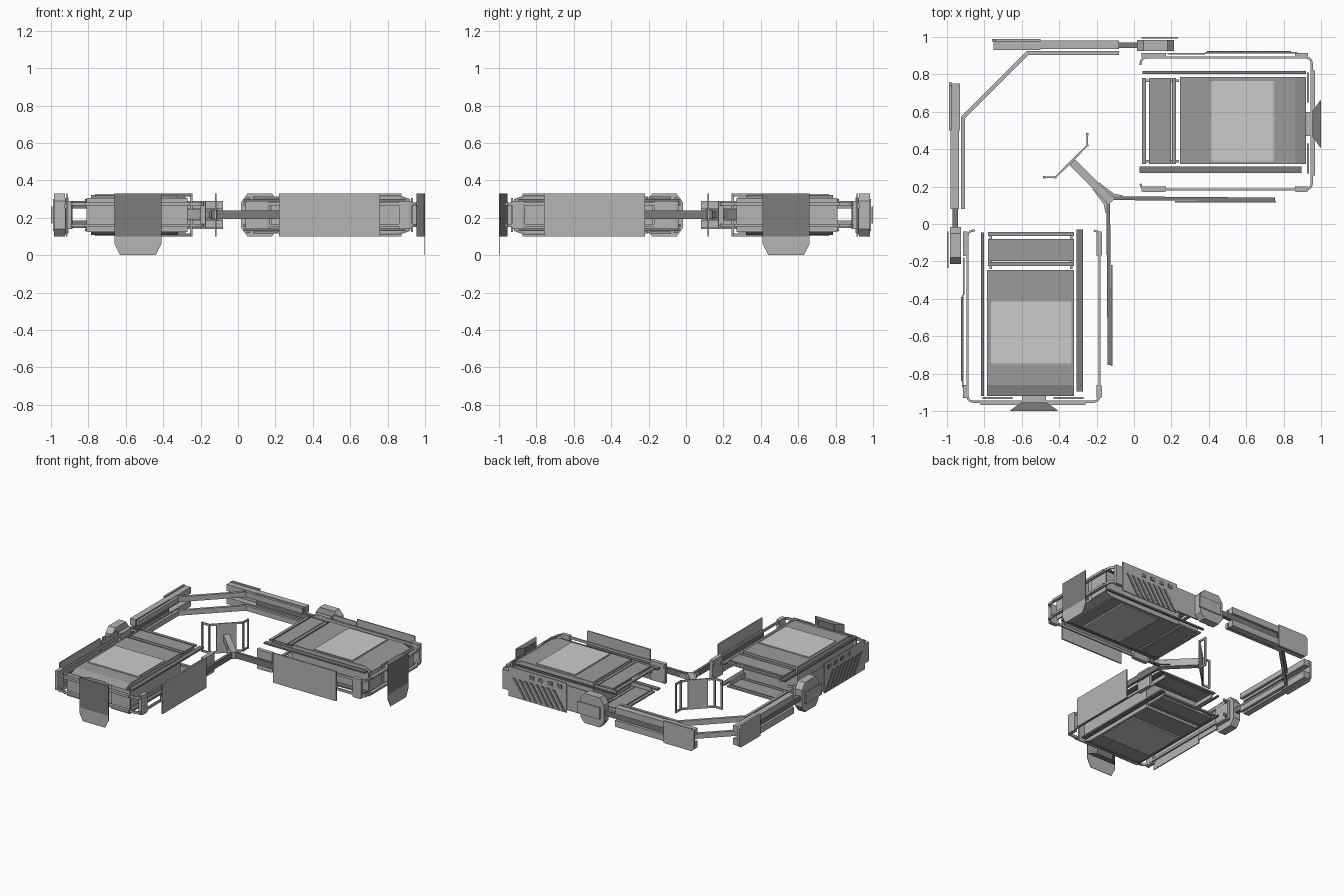
import bpy, bmesh
from math import cos, sin, pi
from mathutils import Vector, Matrix

if "Cube" in bpy.data.objects:
    bpy.data.objects.remove(bpy.data.objects["Cube"])

FLIP = Matrix(((0, -1, 0, 0), (-1, 0, 0, 0), (0, 0, 1, 0), (0, 0, 0, 1)))  # reflection over y = -x


def grey(name, v):
    m = bpy.data.materials.new(name)
    m.diffuse_color = (v, v, v, 1)
    m.use_nodes = True
    m.node_tree.nodes["Principled BSDF"].inputs["Base Color"].default_value = m.diffuse_color
    return m


MID, DARK, PALE, ROOF = grey("mid_grey", 0.46), grey("dark_grey", 0.2), grey("pale_grey", 0.75), grey("roof_grey", 0.33)


def shade(name):
    if "roof_square" in name:
        return PALE
    if any(k in name for k in ("roof", "hatch", "strip", "side_a", "side_b")):
        return ROOF
    if any(k in name for k in ("spine", "slat", "vent", "inner_bar", "nose_block", "divider_bar", "outer_bar")):
        return DARK
    return MID


def finish(name, bm, twin=True):
    bmesh.ops.recalc_face_normals(bm, faces=bm.faces)
    for i in range(2 if twin else 1):
        if i:
            bm.transform(FLIP)
            bmesh.ops.reverse_faces(bm, faces=bm.faces)
        me = bpy.data.meshes.new(name)
        bm.to_mesh(me)
        me.materials.append(shade(name))
        ob = bpy.data.objects.new(name + ("_twin" if i else ""), me)
        bpy.context.collection.objects.link(ob)
    bm.free()


def prism(name, pts, lo, hi, axis='z', twin=True):
    """Extrude a 2D outline along an axis (z: xy outline, y: xz outline, x: yz outline)."""
    place = {'z': lambda a, b, c: (a, b, c), 'y': lambda a, b, c: (a, c, b),
             'x': lambda a, b, c: (c, a, b)}[axis]
    bm = bmesh.new()
    low = [bm.verts.new(place(a, b, lo)) for a, b in pts]
    top = [bm.verts.new(place(a, b, hi)) for a, b in pts]
    bm.faces.new(low)
    bm.faces.new(top)
    n = len(pts)
    for i in range(n):
        j = (i + 1) % n
        bm.faces.new((low[i], low[j], top[j], top[i]))
    finish(name, bm, twin)


def box(name, x0, x1, y0, y1, z0, z1, twin=True):
    prism(name, [(x0, y0), (x1, y0), (x1, y1), (x0, y1)], z0, z1, 'z', twin)


def ribbon(name, path, t, z0, z1, twin=True):
    """Upright strip of thickness t along an xy path with mitred corners."""
    p = [Vector(q) for q in path]
    left, right = [], []
    for i, q in enumerate(p):
        d0 = (q - p[i - 1]).normalized() if i else (p[1] - q).normalized()
        d1 = (p[i + 1] - q).normalized() if i < len(p) - 1 else d0
        n0, n1 = Vector((-d0.y, d0.x)), Vector((-d1.y, d1.x))
        m = (n0 + n1).normalized()
        off = m * (t / 2 / max(0.4, m.dot(n0)))
        left.append(q + off)
        right.append(q - off)
    bm = bmesh.new()
    rings = [[bm.verts.new((v.x, v.y, z)) for v, z in ((l, z0), (r, z0), (r, z1), (l, z1))]
             for l, r in zip(left, right)]
    bm.faces.new(rings[0])
    bm.faces.new(rings[-1])
    for a, b in zip(rings, rings[1:]):
        for k in range(4):
            bm.faces.new((a[k], a[(k + 1) % 4], b[(k + 1) % 4], b[k]))
    finish(name, bm, twin)


# Pod shell: the same plates above and below
for tag, sgn in (("top", 1), ("bottom", -1)):
    def plate(name, x0, x1, y0, y1, off, th=0.012):
        z1 = 0.215 + sgn * (0.115 - off)
        z0 = z1 - sgn * th
        box(tag + "_" + name, x0, x1, y0, y1, min(z0, z1), max(z0, z1))
    plate("edge_strip", 0.042, 0.065, 0.32, 0.78, 0.02)
    plate("hatch", 0.08, 0.197, 0.32, 0.78, 0.015)
    plate("joint_strip", 0.203, 0.225, 0.32, 0.78, 0.015)
    plate("roof_rear", 0.245, 0.41, 0.32, 0.785, 0.008)
    plate("roof_square", 0.415, 0.745, 0.335, 0.765, 0.002)
    plate("square_side_a", 0.41, 0.75, 0.32, 0.335, 0.008)
    plate("square_side_b", 0.41, 0.75, 0.765, 0.785, 0.008)
    plate("inner_bar", 0.03, 0.895, 0.272, 0.308, 0.03)
    plate("outer_bar", 0.045, 0.92, 0.803, 0.818, 0.03)
    # sloped nose end of the roof
    zt, zs = 0.215 + sgn * 0.107, 0.215 + sgn * 0.085
    prism(tag + "_roof_nose", [(0.75, zt), (0.86, zt), (0.92, zs), (0.92, zs - sgn * 0.012),
                               (0.85, zt - sgn * 0.012), (0.75, zt - sgn * 0.012)], 0.32, 0.785, 'y')

# Pod side walls and ends
wall = [(0.245, 0.115), (0.86, 0.115), (0.92, 0.14), (0.92, 0.29), (0.86, 0.315), (0.245, 0.315)]
prism("inner_wall", wall, 0.32, 0.332, 'y')
prism("outer_wall", wall, 0.773, 0.785, 'y')
box("nose_wall", 0.908, 0.92, 0.33, 0.775, 0.135, 0.295)
box("rear_wall", 0.245, 0.257, 0.33, 0.775, 0.12, 0.31)
for y in (0.33, 0.76):
    box("entry_post", 0.06, 0.24, y, y + 0.012, 0.13, 0.16)
    box("entry_post_upper", 0.06, 0.24, y, y + 0.012, 0.27, 0.30)


# Rounded bumper rails round each pod, at two heights
def arc(cx, cy, a0, r=0.03):
    return [(cx + r * cos(a0 + k * pi / 6), cy + r * sin(a0 + k * pi / 6)) for k in range(4)]


hoop = ([(0.035, 0.85)] + arc(0.065, 0.86, pi / 2)[::-1] + arc(0.92, 0.86, 0)[::-1]
        + arc(0.92, 0.215, -pi / 2)[::-1] + arc(0.065, 0.215, pi)[::-1])
for z in (0.15, 0.265):
    ribbon("bumper_rail", hoop, 0.012, z, z + 0.018)
    box("nose_rail", 0.955, 0.967, 0.26, 0.82, z, z + 0.018)
for x0, x1 in ((0.04, 0.17), (0.86, 0.93)):
    for y0 in (0.17, 0.885):
        prism("rail_clamp", [(x0, y0 + 0.005), (x0 + 0.015, y0), (x1 - 0.015, y0), (x1, y0 + 0.005),
                             (x1, y0 + 0.03), (x0, y0 + 0.03)], 0.14, 0.29)

# Nose corner plates
for y0, y1 in ((0.27, 0.43), (0.65, 0.81)):
    box("nose_corner_plate", 0.925, 0.935, y0, y1, 0.125, 0.305)

# Flared nose panel with its hanging lower lip
prism("nose_block", [(0.955, 0.465), (0.995, 0.41), (1.0, 0.41), (1.0, 0.66), (0.995, 0.66), (0.955, 0.605)],
      0.1, 0.33)
prism("nose_lip", [(0.41, 0.1), (0.41, 0.06), (0.44, 0.0), (0.63, 0.0), (0.66, 0.06), (0.66, 0.1)],
      0.996, 1.0, 'x')
box("nose_mount", 0.915, 0.957, 0.47, 0.60, 0.15, 0.28)

# Outer side panel with diagonal slats
box("outer_panel", 0.38, 0.875, 0.912, 0.92, 0.1, 0.33)
box("outer_panel_lip", 0.18, 0.38, 0.905, 0.915, 0.12, 0.31)
for i in range(8):
    x = 0.39 + i * 0.048
    prism("diagonal_slat", [(x, 0.11), (x + 0.024, 0.11), (x + 0.114, 0.25), (x + 0.09, 0.25)],
          0.92, 0.924, 'y')
for i in range(4):
    box("panel_vent", 0.42 + i * 0.08, 0.46 + i * 0.08, 0.92, 0.924, 0.275, 0.305)

# Outer arm: root block, spine, fork and end plate
prism("arm_root", [(0.015, 0.15), (0.05, 0.1), (0.18, 0.1), (0.215, 0.14), (0.215, 0.29), (0.18, 0.33),
                   (0.05, 0.33), (0.015, 0.28)], 0.925, 0.985, 'y')
box("arm_root_skin", 0.04, 0.235, 0.992, 1.0, 0.17, 0.26)
box("arm_spine", -0.5, 0.03, 0.94, 0.97, 0.195, 0.235)
for z in (0.14, 0.24):
    box("arm_fork", -0.5, -0.08, 0.935, 0.982, z, z + 0.05)
prism("arm_end_plate", [(-0.76, 0.15), (-0.74, 0.13), (-0.5, 0.13), (-0.5, 0.30), (-0.74, 0.30), (-0.76, 0.28)],
      0.975, 0.99, 'y')
for z in (0.14, 0.24):
    box("arm_end_bar", -0.75, -0.5, 0.93, 0.975, z, z + 0.05)

# Corner rails joining both arms across the diagonal
for z in (0.145, 0.25):
    ribbon("corner_rail", [(-0.08, 0.914), (-0.57, 0.914), (-0.914, 0.57), (-0.914, 0.08)],
           0.02, z, z + 0.04, twin=False)

# Inner divider: thin bar meeting in the corner, with a tall panel on each leg
ribbon("divider_bar", [(0.755, 0.131), (-0.122, 0.138), (-0.138, 0.122), (-0.131, -0.755)], 0.02, 0.195, 0.24,
       twin=False)
box("divider_panel", 0.22, 0.76, 0.114, 0.124, 0.1, 0.33)
ribbon("divider_brace", [(-0.06, 0.145), (-0.11, 0.155), (-0.19, 0.215)], 0.015, 0.2, 0.235)
ribbon("gate_stem", [(-0.12, 0.12), (-0.33, 0.33)], 0.045, 0.19, 0.245, twin=False)

# Corner gate: centre plate and open framed wings
gate = [(-0.48, 0.25), (-0.42, 0.25), (-0.25, 0.42), (-0.25, 0.48)]
for z in (0.1, 0.315):
    ribbon("gate_rim", gate, 0.008, z, z + 0.015, twin=False)
ribbon("gate_plate", [(-0.385, 0.285), (-0.285, 0.385)], 0.01, 0.105, 0.325, twin=False)
for x, y in ((-0.25, 0.42), (-0.25, 0.48)):
    box("gate_post", x - 0.006, x + 0.006, y - 0.006, y + 0.006, 0.1, 0.33)
